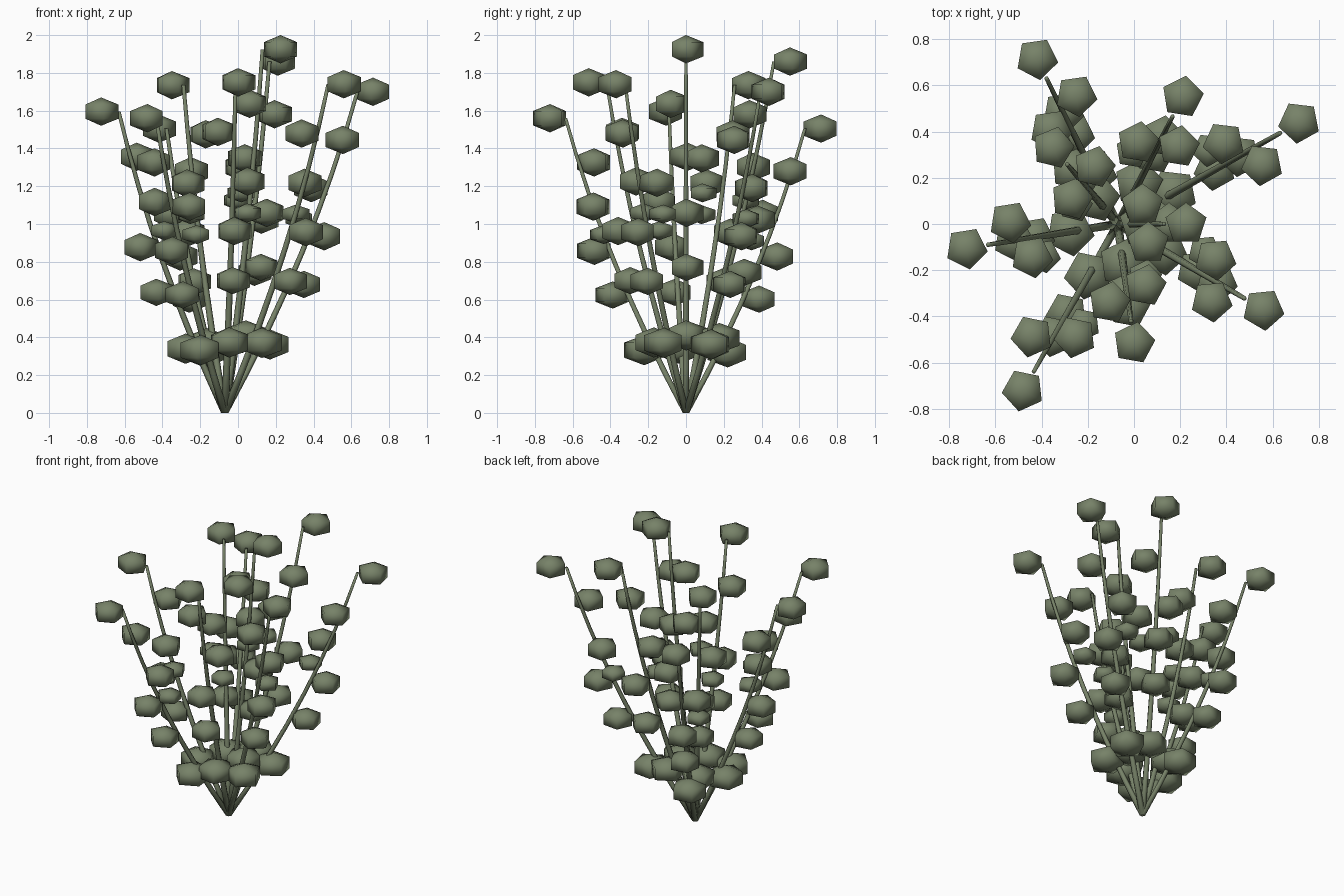
import bpy, bmesh, math
from mathutils import Vector, Matrix

if "Cube" in bpy.data.objects:
    bpy.data.objects.remove(bpy.data.objects["Cube"])

green = bpy.data.materials.new("sage green")
green.diffuse_color = (0.185, 0.225, 0.14, 1)
green.use_nodes = True
green.node_tree.nodes["Principled BSDF"].inputs["Base Color"].default_value = green.diffuse_color

BASE = Vector((-0.07, 0, 0))
OFFSET = 0.095        # distance of a pod from its stem
CURVE = 1.33          # how much the stems lean out early, then straighten

# centre of the top pod of each stem
TIPS = [(-0.42, 0.715, 1.505), (0.21, 0.55, 1.86), (0.715, 0.44, 1.70),
        (0.56, -0.37, 1.74), (0.0, -0.515, 1.75), (-0.48, -0.72, 1.56),
        (-0.725, -0.105, 1.595), (-0.35, 0.33, 1.735), (0.225, 0.0, 1.925)]

# height share, turn from outward direction, pod radius, half height, offset
PODS = [(1.0, 0, 0.093, 0.075, OFFSET), (0.85, 240, 0.093, 0.075, OFFSET),
        (0.70, 120, 0.093, 0.075, OFFSET), (0.55, 0, 0.093, 0.075, OFFSET),
        (0.605, 120, 0.075, 0.05, 0.1),
        (0.40, 0, 0.093, 0.072, OFFSET), (0.213, 0, 0.108, 0.08, 0.058)]


def make_object(name, bm):
    mesh = bpy.data.meshes.new(name)
    bmesh.ops.recalc_face_normals(bm, faces=bm.faces[:])
    for f in bm.faces:
        f.smooth = True
    bm.to_mesh(mesh)
    bm.free()
    mesh.materials.append(green)
    ob = bpy.data.objects.new(name, mesh)
    bpy.context.collection.objects.link(ob)


def stem_point(tip, s):
    """Point on a stem at height share s."""
    lean = CURVE * s - (CURVE - 1) * s * s
    return Vector((BASE.x + (tip.x - BASE.x) * lean, tip.y * lean, tip.z * s))


def add_pod(bm, centre, radius, half, angle):
    """Five-sided rounded bud: two rings between two poles."""
    rot = Matrix.Rotation(angle, 4, 'Z')
    size = Matrix.Diagonal((radius / 0.866, radius / 0.866, half, 1))
    bmesh.ops.create_uvsphere(bm, u_segments=5, v_segments=3, radius=1,
                              matrix=Matrix.Translation(centre) @ rot @ size)


def add_stem(bm, tip, sides=6, steps=8):
    """Thin tapering tube."""
    rings = []
    for i in range(steps + 1):
        s = i / steps
        p = stem_point(tip, s)
        r = 0.02 - 0.01 * s
        rings.append([bm.verts.new(p + Vector((r * math.cos(a), r * math.sin(a), 0)))
                      for a in (math.tau * k / sides for k in range(sides))])
    for lo, hi in zip(rings, rings[1:]):
        for k in range(sides):
            n = (k + 1) % sides
            bm.faces.new((lo[k], lo[n], hi[n], hi[k]))
    bm.faces.new(rings[0][::-1])
    bm.faces.new(rings[-1])


for n, top in enumerate(TIPS, 1):
    top = Vector(top)
    out = math.atan2(top.y - BASE.y, top.x - BASE.x)
    tip = top - OFFSET * Vector((math.cos(out), math.sin(out), 0))
    # stem
    bm = bmesh.new()
    add_stem(bm, tip)
    make_object(f"stem_{n}", bm)
    # leaf pods around the stem
    bm = bmesh.new()
    for s, turn, radius, half, off in PODS:
        a = out + math.radians(turn)
        centre = stem_point(tip, s) + off * Vector((math.cos(a), math.sin(a), 0))
        add_pod(bm, centre, radius, half, out)
    make_object(f"leaf_pods_{n}", bm)
